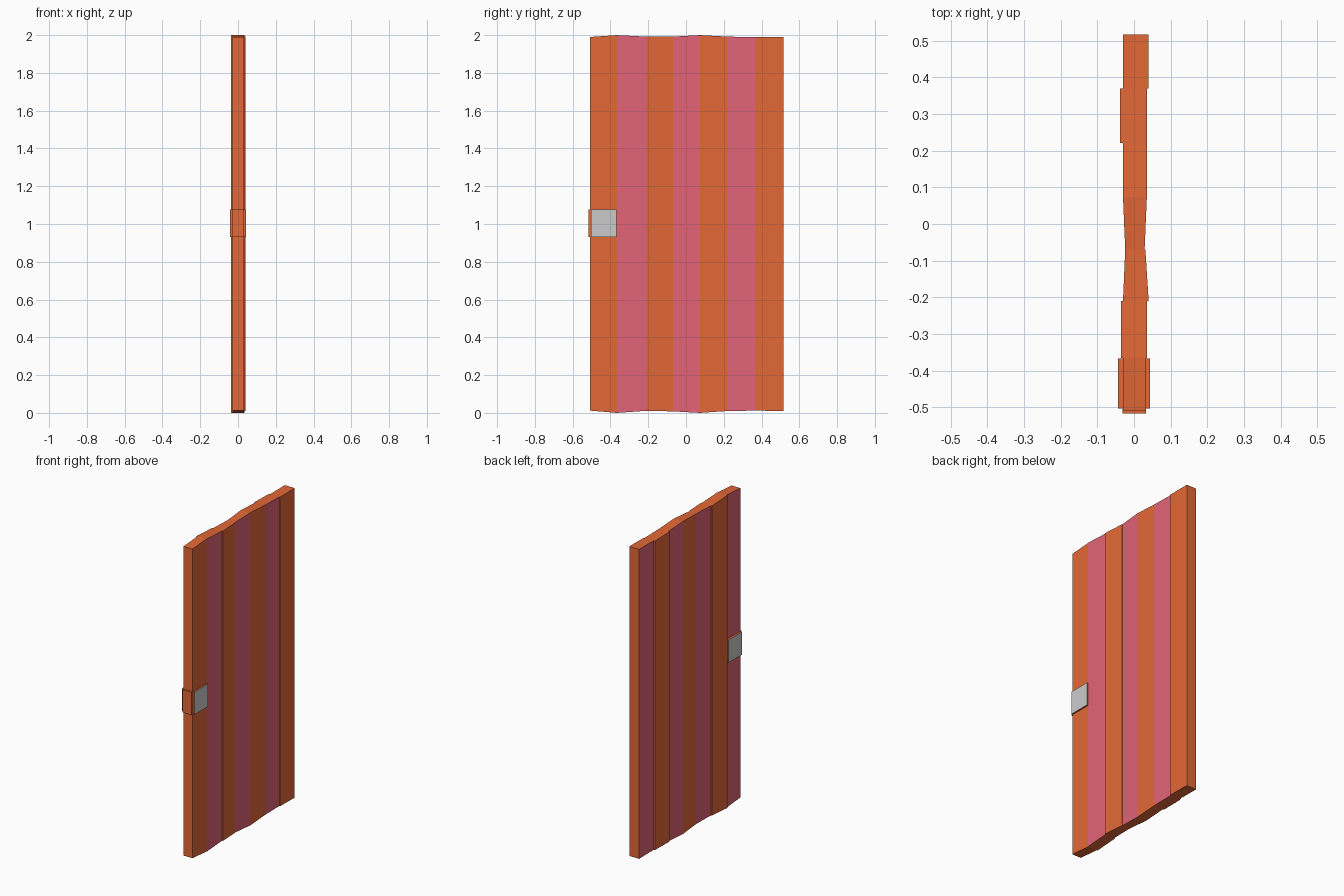
import bpy, bmesh

if "Cube" in bpy.data.objects:
    bpy.data.objects.remove(bpy.data.objects["Cube"])


def material(name, rgb):
    m = bpy.data.materials.new(name)
    m.diffuse_color = (*rgb, 1)
    m.use_nodes = True
    m.node_tree.nodes["Principled BSDF"].inputs["Base Color"].default_value = m.diffuse_color
    return m


ORANGE = material("orange_wood", (0.767, 0.139, 0.037))
PINK = material("pink_wood", (0.767, 0.126, 0.185))
GREY = material("grey_metal", (0.8, 0.8, 0.8))


def finish(bm, name, mats):
    bmesh.ops.remove_doubles(bm, verts=bm.verts, dist=0.0001)
    bmesh.ops.recalc_face_normals(bm, faces=bm.faces)
    me = bpy.data.meshes.new(name)
    bm.to_mesh(me)
    bm.free()
    for m in mats:
        me.materials.append(m)
    ob = bpy.data.objects.new(name, me)
    bpy.context.collection.objects.link(ob)
    return ob


# Door slab: plank joints in y, with wavy top and bottom heights
ys = [-0.508, -0.366, -0.210, -0.069, 0.073, 0.221, 0.369, 0.516]
bottom = [0.012, 0.0, 0.011, 0.008, 0.0, 0.010, 0.012, 0.010]
top = [1.99, 2.0, 1.992, 1.992, 2.0, 1.992, 1.989, 1.99]
# Face depth of each plank at its two joints, on the +x and -x sides
right = [(0.033, 0.033), (0.035, 0.035), (0.040, 0.031), (0.029, 0.035),
         (0.035, 0.035), (0.035, 0.035), (0.040, 0.040)]
left = [(-0.030, -0.030), (-0.036, -0.036), (-0.030, -0.024), (-0.024, -0.030),
        (-0.030, -0.030), (-0.038, -0.038), (-0.030, -0.030)]

bm = bmesh.new()


def quad(points, mat=0):
    f = bm.faces.new([bm.verts.new(p) for p in points])
    f.material_index = mat


def upright(xa, ja, xb, jb, mat=0):
    quad([(xa, ys[ja], bottom[ja]), (xb, ys[jb], bottom[jb]),
          (xb, ys[jb], top[jb]), (xa, ys[ja], top[ja])], mat)


for i in range(7):
    (r0, r1), (l0, l1) = right[i], left[i]
    upright(r0, i, r1, i + 1, i % 2)          # +x face
    upright(l0, i, l1, i + 1, 1 - i % 2)      # -x face, colours swapped
    for z in (bottom, top):                   # plank ends
        quad([(l0, ys[i], z[i]), (r0, ys[i], z[i]),
              (r1, ys[i + 1], z[i + 1]), (l1, ys[i + 1], z[i + 1])])
    if i < 6:                                 # small steps between planks
        for side in (right, left):
            a, b = side[i][1], side[i + 1][0]
            if abs(a - b) > 0.0005:
                upright(a, i + 1, b, i + 1)
upright(left[0][0], 0, right[0][0], 0)        # narrow edges of the door
upright(left[6][1], 7, right[6][1], 7)
finish(bm, "door_planks", [ORANGE, PINK])


# Box plate; faces pointing along x can take the grey material
def plate(name, x0, x1, y0, y1, z0, z1, grey_faces):
    b = bmesh.new()
    bmesh.ops.create_cube(b, size=1)
    for v in b.verts:
        v.co = (x0 if v.co.x < 0 else x1, y0 if v.co.y < 0 else y1,
                z0 if v.co.z < 0 else z1)
    b.normal_update()
    for f in b.faces:
        f.material_index = int(grey_faces and abs(f.normal.x) > 0.9)
    finish(b, name, [ORANGE, GREY])


# Lock plates on both sides and a strike plate on the door edge
plate("lock_plate_right", 0.030, 0.043, -0.503, -0.367, 0.93, 1.076, True)
plate("lock_plate_left", -0.043, -0.027, -0.503, -0.367, 0.93, 1.076, True)
plate("edge_plate", -0.031, 0.033, -0.516, -0.505, 0.93, 1.076, False)
